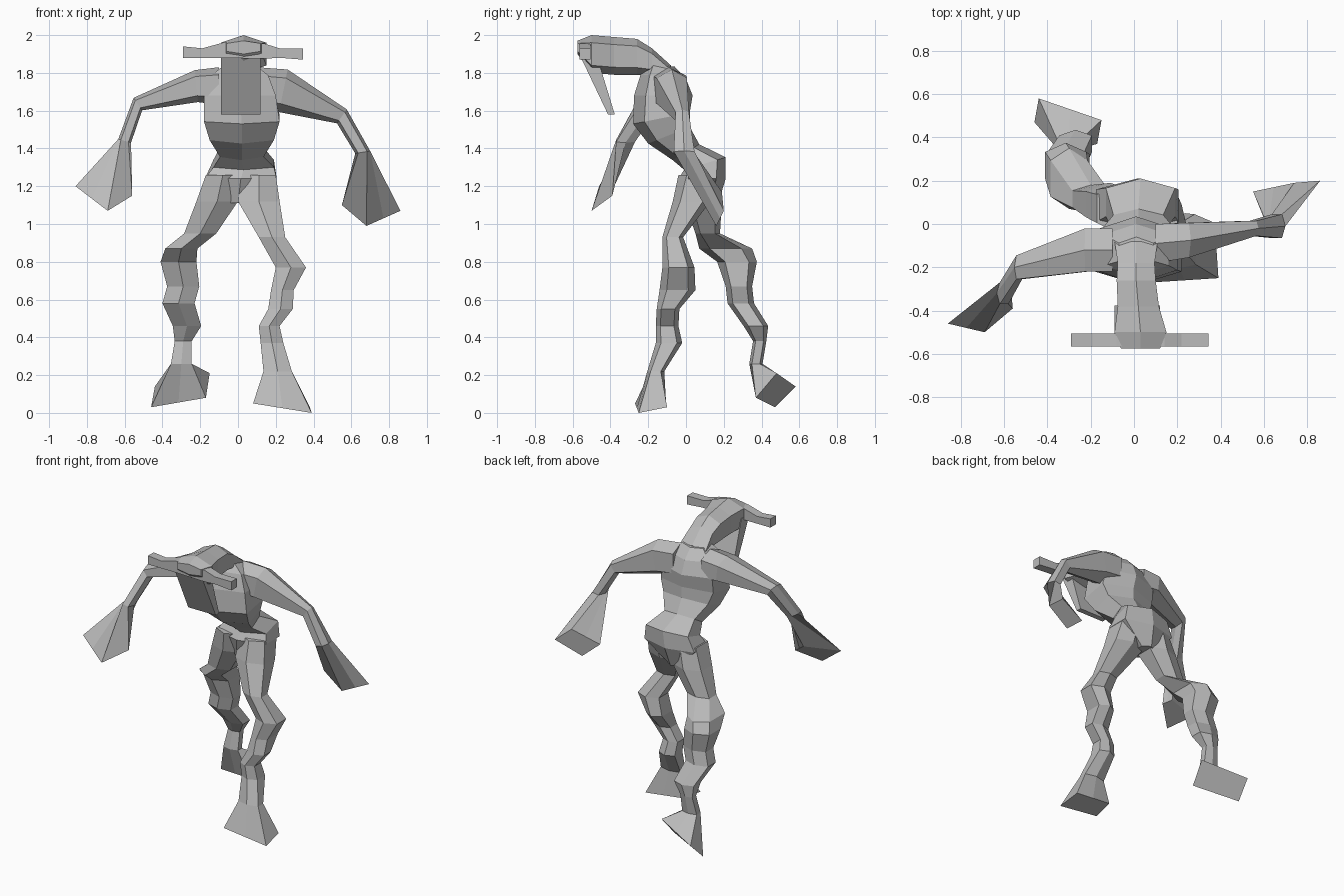
import bpy
import bmesh
from math import sin, cos
from mathutils import Vector

default_cube = bpy.data.objects.get("Cube")
if default_cube:
    bpy.data.objects.remove(default_cube, do_unlink=True)

# One plain grey for the whole creature
grey = bpy.data.materials.new("plain grey")
grey.use_nodes = True
grey.diffuse_color = (0.5, 0.5, 0.5, 1)
shader = grey.node_tree.nodes["Principled BSDF"]
shader.inputs["Base Color"].default_value = grey.diffuse_color

AXIS_X = Vector((1, 0, 0))
AXIS_Y = Vector((0, 1, 0))
AXIS_Z = Vector((0, 0, 1))
HEXAGON = ((1, .6), (0, 1), (-1, .6), (-1, -.6), (0, -1), (1, -.6))
RECTANGLE = ((1, 1), (-1, 1), (-1, -1), (1, -1))


def ring(center, size_u, size_v, axis_u, axis_v, outline=HEXAGON):
    """Cross-section of a limb around its center."""
    return [Vector(center) + axis_u * size_u * a + axis_v * size_v * b
            for a, b in outline]


def flared_end(corners):
    """Four-cornered end whose long sides get a middle point, to meet a hexagon."""
    a, b, c, d = (Vector(corner) for corner in corners)
    return [a, (a + b) / 2, b, c, (c + d) / 2, d]


def loft(name, rings):
    """Skin a row of equal cross-sections and cap both ends."""
    bm = bmesh.new()
    rows = [[bm.verts.new(point) for point in points] for points in rings]
    count = len(rows[0])
    for low, high in zip(rows, rows[1:]):
        for i in range(count):
            j = (i + 1) % count
            bm.faces.new((low[i], low[j], high[j], high[i]))
    bm.faces.new(rows[0])
    bm.faces.new(rows[-1])
    bmesh.ops.recalc_face_normals(bm, faces=bm.faces)
    mesh = bpy.data.meshes.new(name)
    bm.to_mesh(mesh)
    bm.free()
    mesh.materials.append(grey)
    part = bpy.data.objects.new(name, mesh)
    bpy.context.collection.objects.link(part)
    return part


def make_leg(name, sections, foot_corners):
    """Level cross-sections from hip to ankle, ending in a flared foot."""
    rings = [ring((x, y, z), width, depth, AXIS_X, AXIS_Y)
             for x, y, z, width, depth in sections]
    loft(name, rings + [flared_end(foot_corners)])


def make_arm(name, side, sections, hand_corners):
    """Cross-sections that turn outward from shoulder to wrist, then a flared hand."""
    rings = []
    for x, y, z, depth, height, turn in sections:
        outward = Vector((side * sin(turn), 0, cos(turn)))
        rings.append(ring((x, y, z), depth, height, AXIS_Y, outward))
    loft(name, rings + [flared_end(hand_corners)])


# Torso: x, y, z, half width, half depth, backward tilt
torso_sections = [
    (0, .08, 1.11, .05, .09, 0),
    (.015, .085, 1.24, .19, .125, 0),
    (.03, .1, 1.32, .16, .11, .3),
    (.02, 0, 1.38, .115, .07, .6),
    (.02, -.09, 1.47, .17, .11, .4),
    (.02, -.13, 1.56, .2, .15, .2),
    (.01, -.12, 1.68, .19, .155, 0),
    (.01, -.12, 1.78, .15, .12, -.1),
    (.01, -.13, 1.84, .08, .07, -.1),
]
loft("torso", [ring((x, y, z), width, depth, AXIS_X, AXIS_Y + AXIS_Z * tilt)
               for x, y, z, width, depth, tilt in torso_sections])

# Neck and head: x, y, z, half width, half height
head_sections = [
    (.01, -.08, 1.78, .1, .06),
    (.01, -.18, 1.86, .085, .07),
    (.01, -.26, 1.885, .09, .095),
    (.02, -.38, 1.89, .095, .1),
    (.03, -.5, 1.9, .12, .1),
    (.03, -.575, 1.935, .09, .035),
]
loft("head", [ring((x, y, z), width, height, AXIS_X, AXIS_Z)
              for x, y, z, width, height in head_sections])

# Flat slab hanging from the front of the head
loft("face_slab", [
    ring((.015, -.52, 1.9), .105, .045, AXIS_X, AXIS_Y, RECTANGLE),
    ring((.015, -.395, 1.58), .105, .018, AXIS_X, AXIS_Y, RECTANGLE),
])

# Bar of two horns running through the head: x, z, half height
horn_sections = [(-.29, 1.91, .03), (-.19, 1.905, .025), (-.08, 1.92, .04),
                 (.14, 1.915, .04), (.22, 1.905, .025), (.345, 1.9, .03)]
loft("horns", [ring((x, -.535, z), .03, height, AXIS_Y, AXIS_Z, RECTANGLE)
               for x, z, height in horn_sections])

# Arms: x, y, z, half depth, half height, outward turn
make_arm("left_arm", 1, [
    (.1, -.09, 1.72, .09, .11, 0),
    (.24, -.075, 1.705, .08, .115, .2),
    (.55, -.02, 1.57, .035, .045, .6),
    (.66, -.01, 1.38, .055, .04, 1.4),
], [(.86, .2, 1.07), (.68, .16, .99), (.55, .15, 1.1), (.74, .19, 1.17)])

make_arm("right_arm", -1, [
    (-.1, -.12, 1.73, .1, .1, 0),
    (-.22, -.12, 1.73, .1, .085, .1),
    (-.53, -.2, 1.635, .055, .04, .6),
    (-.6, -.32, 1.44, .05, .035, 1.3),
], [(-.86, -.46, 1.2), (-.69, -.5, 1.07), (-.56, -.39, 1.15), (-.63, -.38, 1.2)])

# Legs: x, y, z, half width, half depth
make_leg("left_leg", [
    (.11, .07, 1.26, .09, .11),
    (.11, .03, 1.12, .11, .1),
    (.18, -.07, .93, .07, .055),
    (.28, -.04, .77, .08, .085),
    (.235, -.045, .65, .06, .095),
    (.225, -.095, .55, .065, .06),
    (.165, -.1, .46, .055, .06),
    (.18, -.09, .37, .06, .07),
    (.21, -.16, .22, .075, .045),
], [(.38, -.1, .03), (.11, -.11, .06), (.08, -.27, .05), (.39, -.25, 0)])

make_leg("right_leg", [
    (-.08, .07, 1.26, .09, .11),
    (-.11, .09, 1.12, .11, .1),
    (-.2, .115, .95, .085, .065),
    (-.3, .21, .87, .085, .14),
    (-.315, .27, .8, .095, .105),
    (-.29, .28, .67, .085, .07),
    (-.315, .29, .58, .085, .07),
    (-.27, .37, .46, .075, .065),
    (-.29, .39, .38, .045, .035),
    (-.3, .37, .26, .055, .035),
], [(-.15, .48, .21), (-.44, .58, .14), (-.46, .47, .03), (-.17, .37, .08)])
